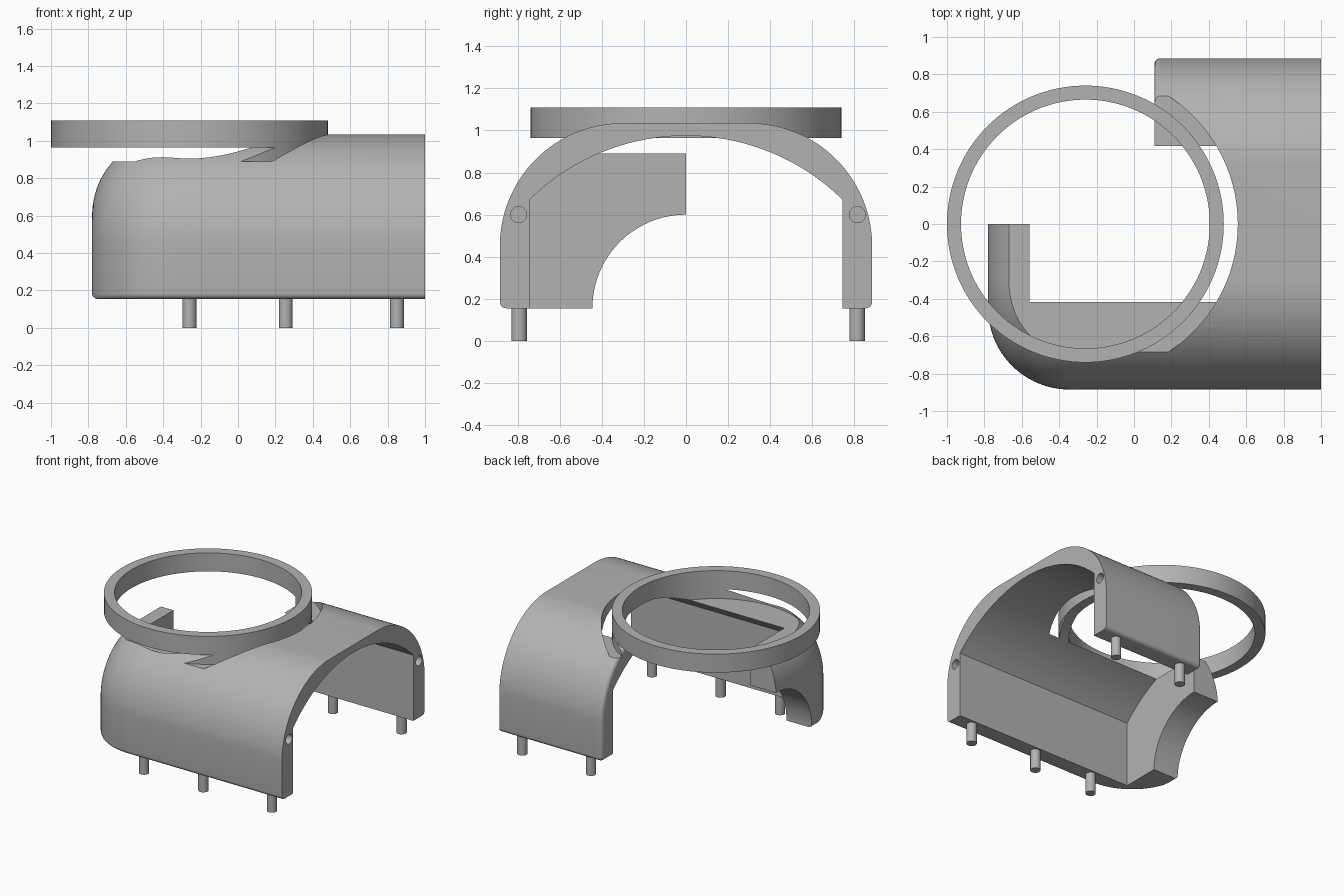
import bpy, bmesh, math
from mathutils import Matrix

cube = bpy.data.objects.get("Cube")
if cube:
    bpy.data.objects.remove(cube, do_unlink=True)

grey = bpy.data.materials.new("plain grey")
grey.use_nodes = True
COLOUR = (0.45, 0.45, 0.45, 1)
grey.diffuse_color = COLOUR
grey.node_tree.nodes["Principled BSDF"].inputs["Base Color"].default_value = COLOUR

FLOOR, ROOF, HALF = 0.155, 1.035, 0.885
RING_X = -0.26


def loft(name, sections):
    """Closed solid skinned through equal-length sections of 3D points."""
    bm = bmesh.new()
    rows = [[bm.verts.new(p) for p in s] for s in sections]
    n = len(rows[0])
    for a, b in zip(rows, rows[1:]):
        for i in range(n):
            j = (i + 1) % n
            bm.faces.new((a[i], a[j], b[j], b[i]))
    bm.faces.new(rows[0])
    bm.faces.new(rows[-1])
    bmesh.ops.recalc_face_normals(bm, faces=bm.faces)
    me = bpy.data.meshes.new(name)
    bm.to_mesh(me)
    bm.free()
    me.materials.append(grey)
    ob = bpy.data.objects.new(name, me)
    bpy.context.collection.objects.link(ob)
    return ob


def cylinder(name, r, z0, z1, x=0, y=0, n=32):
    ring = [(x + r * math.cos(i * math.tau / n), y + r * math.sin(i * math.tau / n)) for i in range(n)]
    return loft(name, [[(px, py, z) for px, py in ring] for z in (z0, z1)])


def rod_x(name, r, x0, x1, y, z, n=32):
    ob = cylinder(name, r, x0, x1, n=n)
    ob.data.transform(Matrix.Translation((0, y, z)) @ Matrix.Rotation(math.pi / 2, 4, 'Y'))
    return ob


def boolean(ob, other, operation='DIFFERENCE'):
    mod = ob.modifiers.new("cut", 'BOOLEAN')
    mod.object, mod.operation, mod.solver = other, operation, 'EXACT'
    bpy.context.view_layer.objects.active = ob
    bpy.ops.object.modifier_apply(modifier=mod.name)
    bpy.data.objects.remove(other, do_unlink=True)


def tube(name, inner, outer, z0, z1):
    ob = cylinder(name, outer, z0, z1, RING_X, n=128)
    boolean(ob, cylinder("bore", inner, z0 - 0.1, z1 + 0.1, RING_X, n=128))
    return ob


def arc(cy, cz, r, a0, a1, n):
    angles = [math.radians(a0 + (a1 - a0) * i / n) for i in range(n + 1)]
    return [(cy + r * math.cos(a), cz + r * math.sin(a)) for a in angles]


def half_section(x, inset, bottom, side):
    """Half of the hood's outer profile, shrunk by inset."""
    e = 0.03
    pts = [(0, bottom)]
    pts += arc(HALF - inset - e, bottom + e, e, -90, 0, 6)
    pts += arc(0.3, 0.45, 0.585 - inset, 0, 90, 32)
    pts.append((0, ROOF - inset))
    return [(x, side * y, z) for y, z in pts]


def half_hood(name, start, radius, side, steps=24):
    """Half hood with its closed end rounded by radius."""
    sections = []
    for i in range(steps + 1):
        t = math.pi / 2 * i / steps
        dx = radius * (1 - math.cos(t))
        e = 0.03
        lift = e - math.sqrt(e * e - max(0, e - dx) ** 2)
        sections.append(half_section(start + dx, radius * (1 - math.sin(t)), FLOOR + lift, side))
    sections.append(half_section(1, 0, FLOOR, side))
    return loft(name, sections)


# hood: long front half, short back half
hood = half_hood("hood", -0.78, 0.435, -1)
boolean(hood, half_hood("back_half", 0.11, 0.03, 1), 'UNION')

# hollow inside: straight walls under a shallow vault
sag, w = 0.305, 0.745
R = (w * w + sag * sag) / (2 * sag)
a = math.degrees(math.asin(w / R))
vault = [(-w, 0), (w, 0)] + arc(0, 0.975 - R, R, 90 - a, 90 + a, 48)
boolean(hood, loft("hollow", [[(x, y, z) for y, z in vault] for x in (-0.56, 1.2)]))

# arch through the end wall
boolean(hood, rod_x("arch", 0.445, -1, -0.5, 0, FLOOR, 96))

# ring opening and clearance groove, leaving a fin that holds the ring
boolean(hood, cylinder("opening", 0.667, 0.89, 1.4, RING_X, n=128))
boolean(hood, tube("groove", 0.738, 0.815, 0.89, 1.4))

# dowel holes in the open end
for y in (-0.795, 0.814):
    boolean(hood, rod_x("dowel_hole", 0.038, 0.85, 1.1, y, 0.6))

# ring
ring = tube("ring", 0.665, 0.74, 0.965, 1.11)

# pegs under the walls
pegs = []
for y, xs in ((-0.793, (-0.26, 0.255, 0.85)), (0.813, (0.255, 0.85))):
    for x in xs:
        pegs.append(cylinder("peg", 0.037, 0, FLOOR + 0.05, x, y))

for ob in [hood, ring] + pegs:
    bpy.ops.object.select_all(action='DESELECT')
    ob.select_set(True)
    bpy.context.view_layer.objects.active = ob
    bpy.ops.object.shade_smooth_by_angle(angle=math.radians(30))
